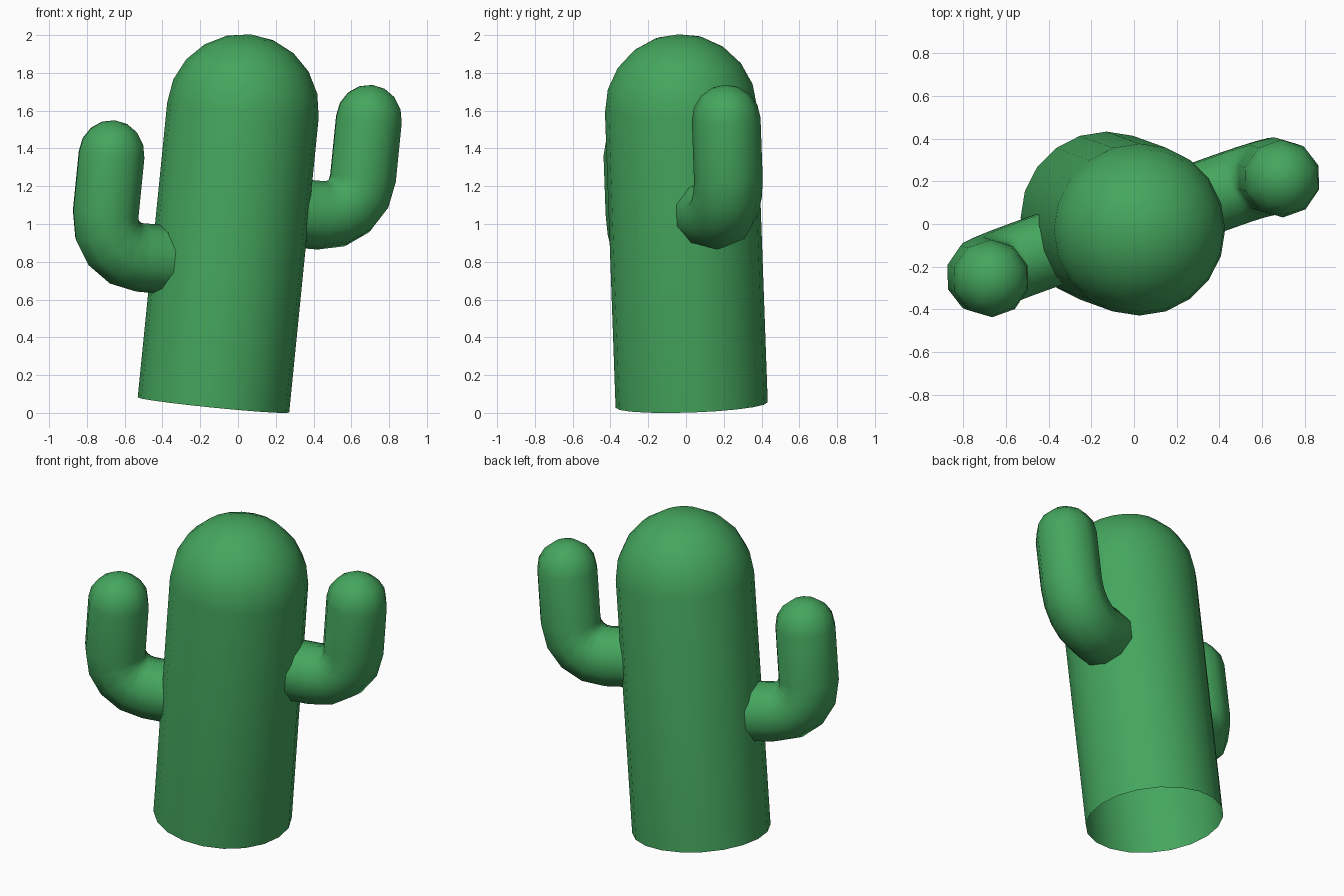
import bpy, bmesh, math
from mathutils import Vector, Matrix

if "Cube" in bpy.data.objects:
    bpy.data.objects.remove(bpy.data.objects["Cube"])

green = bpy.data.materials.new("cactus green")
green.diffuse_color = (0.058, 0.38, 0.11, 1)
green.use_nodes = True
green.node_tree.nodes["Principled BSDF"].inputs["Base Color"].default_value = green.diffuse_color

# Whole plant leans slightly: local z is the trunk axis
axis = Vector((0.1, -0.036, 1)).normalized()
lean = Matrix.Translation((-0.13, 0.03, 0.042)) @ \
    Vector((0, 0, 1)).rotation_difference(axis).to_matrix().to_4x4()


def tube(name, path, radius, sides, dome_rings, matrix):
    """Open-ended tube along (x, z, heading) stations, closed by a dome."""
    stations = [(x, z, a, radius) for x, z, a in path]
    x, z, a = path[-1]
    for i in range(1, dome_rings):
        t = math.pi / 2 * i / dome_rings
        d = radius * math.sin(t)
        stations.append((x + d * math.cos(a), z + d * math.sin(a), a,
                         radius * math.cos(t)))
    bm = bmesh.new()
    rings = []
    for sx, sz, sa, r in stations:
        ring = []
        for k in range(sides):
            t = 2 * math.pi * k / sides
            u, v = r * math.cos(t), r * math.sin(t)
            ring.append(bm.verts.new((sx + u * math.sin(sa), v,
                                      sz - u * math.cos(sa))))
        rings.append(ring)
    for r0, r1 in zip(rings, rings[1:]):
        for k in range(sides):
            n = (k + 1) % sides
            bm.faces.new((r0[k], r0[n], r1[n], r1[k]))
    tip = bm.verts.new((x + radius * math.cos(a), 0, z + radius * math.sin(a)))
    for k in range(sides):
        bm.faces.new((rings[-1][k], rings[-1][(k + 1) % sides], tip))
    for f in bm.faces:
        f.smooth = True
    bm.transform(matrix)
    mesh = bpy.data.meshes.new(name)
    bm.to_mesh(mesh)
    bm.free()
    mesh.materials.append(green)
    obj = bpy.data.objects.new(name, mesh)
    bpy.context.collection.objects.link(obj)


# Trunk with open base and rounded top
up = math.pi / 2
tube("trunk", [(0, 0, up), (0, 1.57, up)], 0.403, 20, 5, lean)

# Arm path: out from the trunk, round elbow, then up
reach, bend, rise = 0.71, 0.215, 0.53
arm = [(0.33, 0, 0)]
for i in range(5):
    a = up * i / 4
    arm.append((reach - bend + bend * math.sin(a), bend - bend * math.cos(a), a))
arm.append((reach, rise, up))

for name, height, turn in (("right_arm", 1.05, 19.6), ("left_arm", 0.745, 199.6)):
    place = lean @ Matrix.Translation((0, 0, height)) @ \
        Matrix.Rotation(math.radians(turn), 4, 'Z')
    tube(name, arm, 0.182, 10, 4, place)
